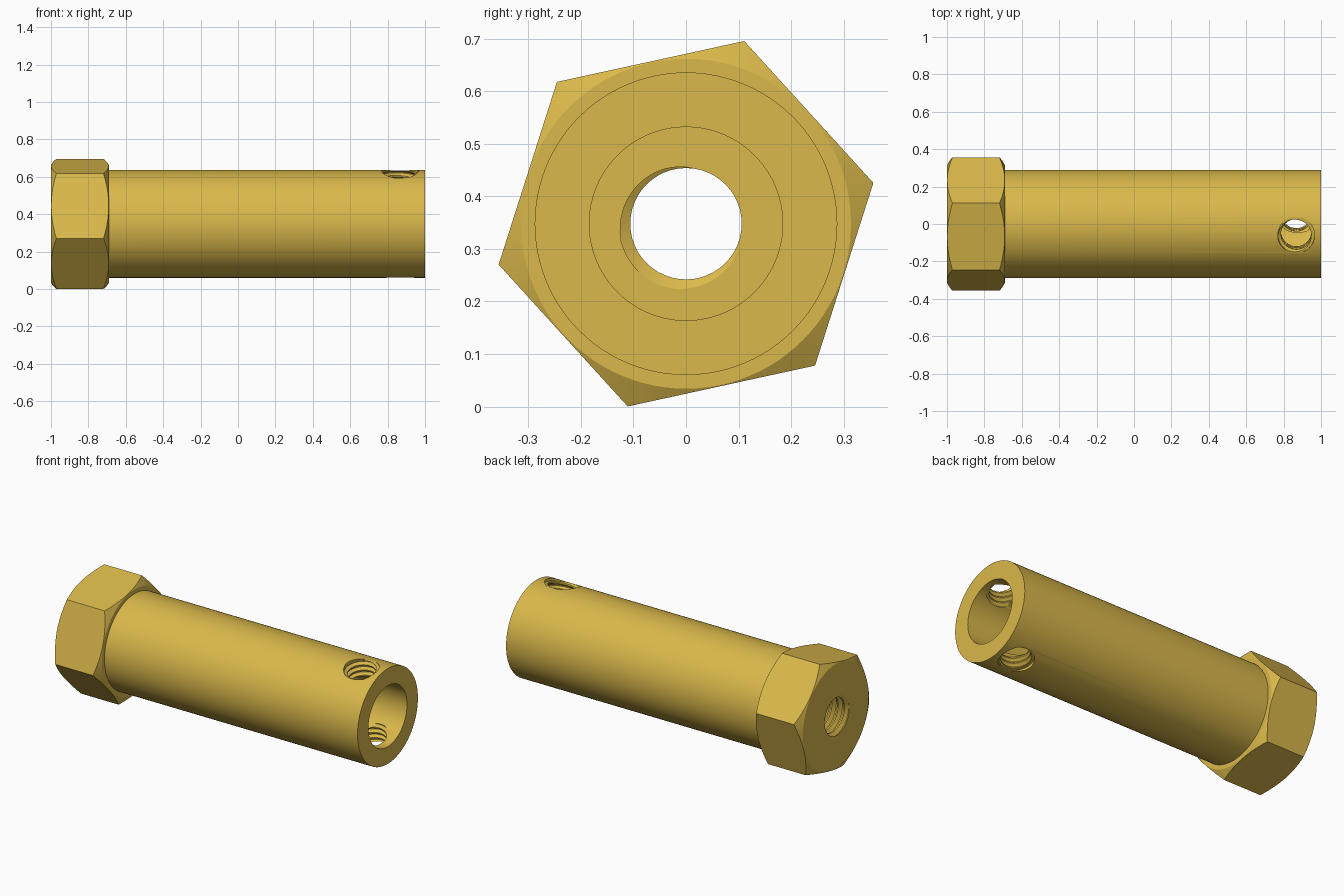
import bpy, bmesh, math
from mathutils import Matrix

if "Cube" in bpy.data.objects:
    bpy.data.objects.remove(bpy.data.objects["Cube"])

AXIS_Z = 0.348               # height of the long axis
TILT = math.radians(12.3)    # roll of hexagon and cross hole
SEG = 96

brass = bpy.data.materials.new("brass yellow")
brass.diffuse_color = (0.70, 0.48, 0.07, 1)
brass.use_nodes = True
brass.node_tree.nodes["Principled BSDF"].inputs["Base Color"].default_value = brass.diffuse_color


def finish(bm, name, matrix=Matrix()):
    bmesh.ops.transform(bm, matrix=matrix, verts=bm.verts)
    bmesh.ops.recalc_face_normals(bm, faces=bm.faces)
    mesh = bpy.data.meshes.new(name)
    bm.to_mesh(mesh)
    bm.free()
    mesh.materials.append(brass)
    ob = bpy.data.objects.new(name, mesh)
    bpy.context.collection.objects.link(ob)
    return ob


def lathe(name, profile, n=SEG, roll=0.0):
    """Solid of revolution about the long axis from (x, radius) points, capped at both ends."""
    bm = bmesh.new()
    rings = [[bm.verts.new((x, r * math.cos(roll + 2 * math.pi * j / n),
                            r * math.sin(roll + 2 * math.pi * j / n))) for j in range(n)]
             for x, r in profile]
    for a, b in zip(rings, rings[1:]):
        for j in range(n):
            bm.faces.new((a[j], a[(j + 1) % n], b[(j + 1) % n], b[j]))
    bm.faces.new(rings[0])
    bm.faces.new(rings[-1])
    return finish(bm, name, Matrix.Translation((0, 0, AXIS_Z)))


def thread(name, minor, major, pitch, length, matrix, n=48):
    """Helical tap shape along local z, starting at z = 0."""
    form = [(0, minor), (0.22, minor), (0.54, major), (0.68, major)]
    rows = 4 * round(length / pitch)
    bm = bmesh.new()
    cols = []
    for j in range(n):
        a = 2 * math.pi * j / n
        col = []
        for k in range(rows + 1):
            u, r = form[k % 4]
            z = pitch * (k // 4 + u + j / n)
            col.append(bm.verts.new((r * math.cos(a), r * math.sin(a), z)))
        cols.append(col)
    for j in range(n):
        nxt, s = (cols[j + 1], 0) if j < n - 1 else (cols[0], 4)
        for k in range(rows - s):
            bm.faces.new((cols[j][k], nxt[k + s], nxt[k + s + 1], cols[j][k + 1]))
    # close both ends with fans to the axis
    rim = [e for e in bm.edges if e.is_boundary]
    ends = [bm.verts.new((0, 0, pitch * 0.5)), bm.verts.new((0, 0, length + pitch * 0.5))]
    for e in rim:
        mid = (e.verts[0].co.z + e.verts[1].co.z) / 2
        bm.faces.new((e.verts[0], e.verts[1], ends[mid > length / 2]))
    return finish(bm, name, matrix)


def boolean(ob, other, op):
    bpy.context.view_layer.objects.active = ob
    m = ob.modifiers.new(op, 'BOOLEAN')
    m.operation, m.object, m.solver = op, other, 'EXACT'
    bpy.ops.object.modifier_apply(modifier=m.name)
    bpy.data.objects.remove(other)


# hexagonal head with chamfered corners
hub = lathe("hex_head_sleeve", [(-1, 0.365), (-0.69, 0.365)], 6, TILT)
chamfer = lathe("corner_chamfer", [(-1, 0.314), (-0.96, 0.384), (-0.73, 0.384), (-0.69, 0.314)])
boolean(hub, chamfer, 'INTERSECT')

# round sleeve with a plain bore
boolean(hub, lathe("sleeve", [(-0.8, 0.288), (1, 0.288)]), 'UNION')
boolean(hub, lathe("bore", [(-0.45, 0.184), (1.1, 0.184)]), 'DIFFERENCE')

# threaded hole through the head
along_x = Matrix.Translation((-1.1, 0, AXIS_Z)) @ Matrix.Rotation(math.pi / 2, 4, 'Y')
boolean(hub, thread("head_thread", 0.106, 0.128, 0.042, 0.75, along_x), 'DIFFERENCE')

# threaded cross hole with relieved mouths
cross = Matrix.Translation((0.867, 0, AXIS_Z)) @ Matrix.Rotation(TILT, 4, 'X')
boolean(hub, thread("cross_thread", 0.081, 0.097, 0.035, 0.77,
                    cross @ Matrix.Translation((0, 0, -0.40))), 'DIFFERENCE')
for side in (-1, 1):
    bm = bmesh.new()
    bmesh.ops.create_cone(bm, cap_ends=True, segments=48, radius1=0.0985, radius2=0.0985, depth=0.1)
    boolean(hub, finish(bm, "mouth", cross @ Matrix.Translation((0, 0, side * 0.322))), 'DIFFERENCE')

# smooth round surfaces, crisp edges
bpy.ops.object.select_all(action='DESELECT')
hub.select_set(True)
bpy.context.view_layer.objects.active = hub
bpy.ops.object.shade_smooth_by_angle(angle=math.radians(25))
